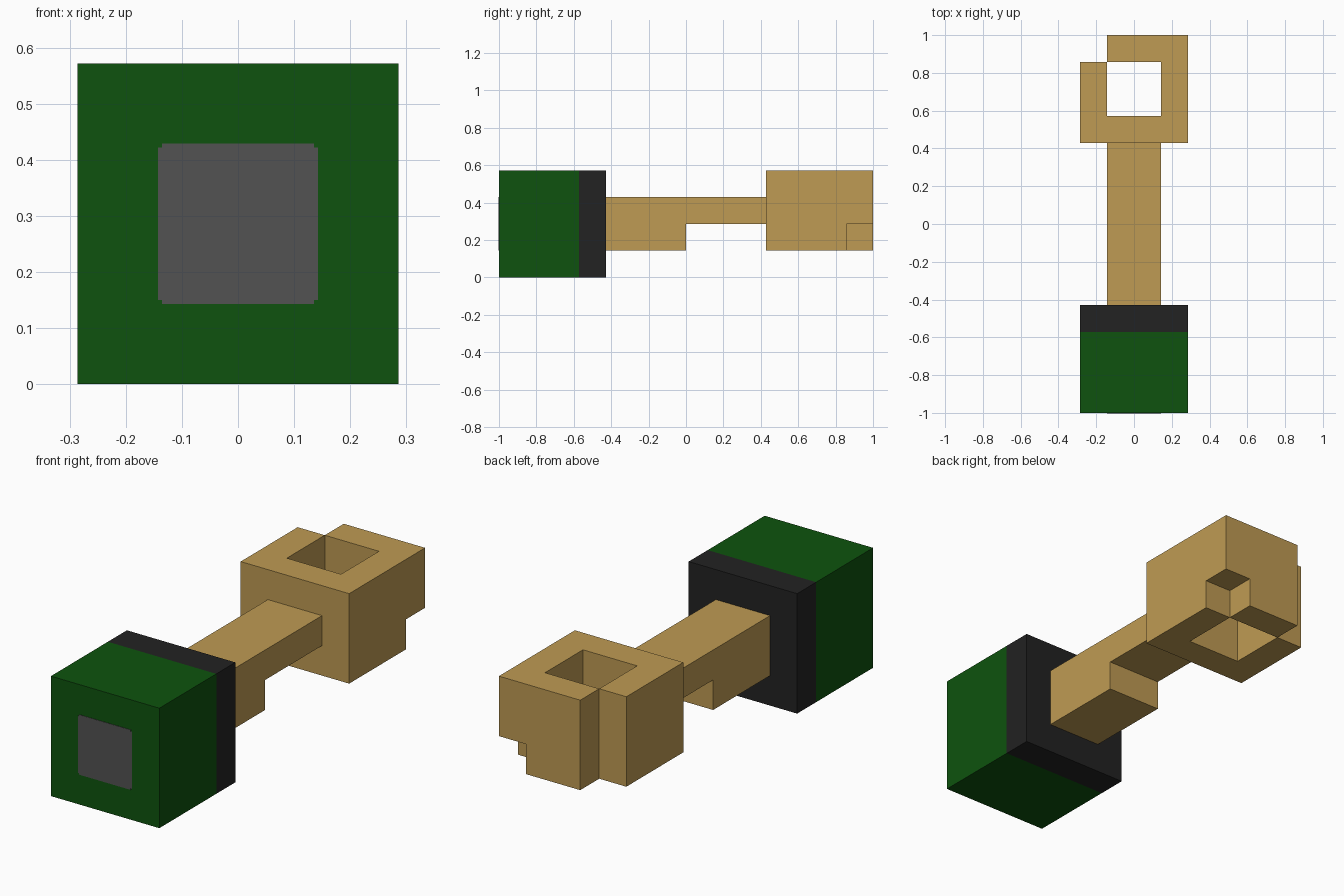
import bpy, bmesh, math
from itertools import product

old = bpy.data.objects.get("Cube")
if old:
    bpy.data.objects.remove(old, do_unlink=True)

U = 1 / 7  # block size: the model is 14 blocks long


def material(name, rgb):
    m = bpy.data.materials.new(name)
    m.use_nodes = True
    m.diffuse_color = (*rgb, 1)
    bsdf = m.node_tree.nodes["Principled BSDF"]
    bsdf.inputs["Base Color"].default_value = (*rgb, 1)
    bsdf.inputs["Roughness"].default_value = 0.8
    return m


GREEN = material("dark green", (0.0044, 0.086, 0.0044))
BLACK = material("near black", (0.016, 0.016, 0.016))
GREY = material("mid grey", (0.084, 0.084, 0.084))
TAN = material("tan", (0.52, 0.328, 0.087))


def finish(name, bm, mat):
    mesh = bpy.data.meshes.new(name)
    bm.to_mesh(mesh)
    bm.free()
    mesh.materials.append(mat)
    obj = bpy.data.objects.new(name, mesh)
    bpy.context.collection.objects.link(obj)
    return obj


def cells(x0, x1, y0, y1, z0, z1):
    return set(product(range(x0, x1), range(y0, y1), range(z0, z1)))


def block_solid(name, filled, mat):
    """Skin a set of unit blocks, then merge the flat areas."""
    bm = bmesh.new()
    verts = {}
    for cell in filled:
        for axis, side in product(range(3), (0, 1)):
            neighbour = list(cell)
            neighbour[axis] += 2 * side - 1
            if tuple(neighbour) in filled:
                continue
            loop = []
            for u, v in ((0, 0), (1, 0), (1, 1), (0, 1)):
                p = list(cell)
                p[axis] += side
                p[(axis + 1) % 3] += u
                p[(axis + 2) % 3] += v
                p = tuple(p)
                if p not in verts:
                    verts[p] = bm.verts.new([c * U for c in p])
                loop.append(verts[p])
            bm.faces.new(loop if side else loop[::-1])
    bmesh.ops.dissolve_limit(bm, angle_limit=math.radians(1),
                             verts=bm.verts[:], edges=bm.edges[:])
    return finish(name, bm, mat)


# Head block and the dark collar behind it
block_solid("head_block", cells(-2, 2, -7, -4, 0, 4), GREEN)
block_solid("collar", cells(-2, 2, -4, -3, 0, 4), BLACK)

# Shaft, thick near the head and thin towards the ring
block_solid("shaft", cells(-1, 1, -3, 3, 2, 3) | cells(-1, 1, -3, 0, 1, 2), TAN)

# Square end ring: open centre, one corner missing, one corner notched below
ring = cells(-2, 2, 3, 7, 1, 4) - cells(-1, 1, 4, 6, 1, 4)
ring -= cells(-2, -1, 6, 7, 1, 4)
ring -= cells(1, 2, 6, 7, 1, 2)
block_solid("end_ring", ring, TAN)

# Thin front plate with small stepped corners
bm = bmesh.new()
a, b = U, U - 0.007
outline = []
for sx, sz in ((1, 1), (-1, 1), (-1, -1), (1, -1)):
    corner = [(a, b), (b, b), (b, a)]
    if sx * sz < 0:
        corner.reverse()
    outline += [(sx * x, sz * z) for x, z in corner]
face = bm.faces.new([bm.verts.new((x, -1.002, 2 * U + z)) for x, z in outline])
ext = bmesh.ops.extrude_face_region(bm, geom=[face], use_keep_orig=True)
bmesh.ops.translate(bm, vec=(0, 0.004, 0),
                    verts=[g for g in ext["geom"] if isinstance(g, bmesh.types.BMVert)])
bmesh.ops.recalc_face_normals(bm, faces=bm.faces[:])
finish("front_plate", bm, GREY)
